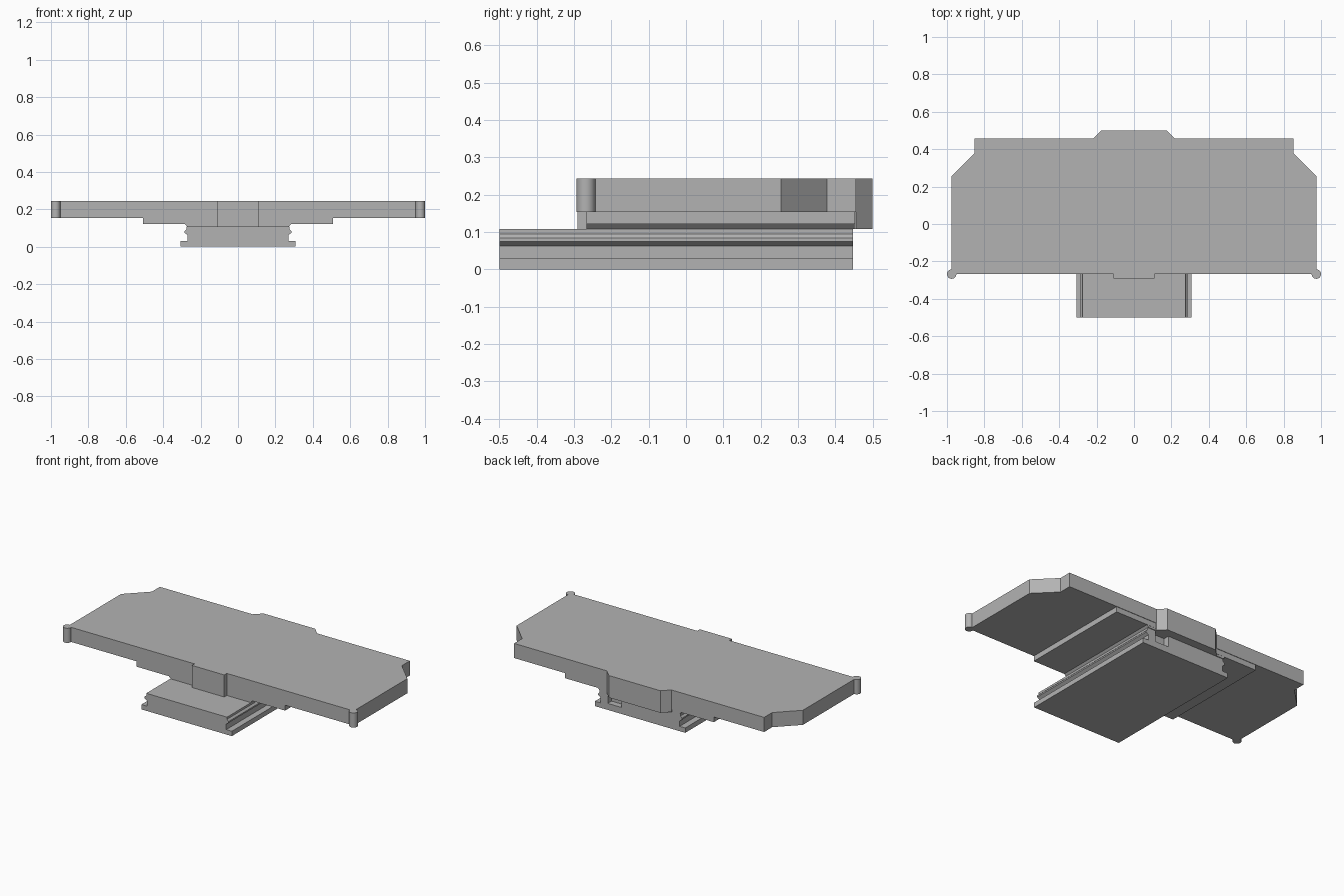
import bpy
import bmesh
from mathutils import Vector

cube = bpy.data.objects.get("Cube")
if cube:
    bpy.data.objects.remove(cube, do_unlink=True)

grey = bpy.data.materials.new("plain grey")
grey.use_nodes = True
colour = (0.45, 0.45, 0.45, 1)
grey.diffuse_color = colour
grey.node_tree.nodes["Principled BSDF"].inputs["Base Color"].default_value = colour


def prism(name, points, start, end, axis="Z"):
    """Extrude a closed profile: (x, y) along Z, or (x, z) along Y."""
    bm = bmesh.new()
    place = (lambda a, b: (a, b, start)) if axis == "Z" else (lambda a, b: (a, start, b))
    face = bm.faces.new([bm.verts.new(place(a, b)) for a, b in points])
    grown = bmesh.ops.extrude_face_region(bm, geom=[face])
    move = Vector((0, 0, end - start)) if axis == "Z" else Vector((0, end - start, 0))
    verts = [v for v in grown["geom"] if isinstance(v, bmesh.types.BMVert)]
    bmesh.ops.translate(bm, verts=verts, vec=move)
    bmesh.ops.recalc_face_normals(bm, faces=bm.faces)
    mesh = bpy.data.meshes.new(name)
    bm.to_mesh(mesh)
    bm.free()
    mesh.materials.append(grey)
    obj = bpy.data.objects.new(name, mesh)
    bpy.context.collection.objects.link(obj)
    return obj


def mirrored(half):
    """Close a right-hand half profile with its mirror image."""
    return half + [(-a, b) for a, b in reversed(half)]


def rect(x0, x1, y0, y1):
    return [(x0, y0), (x1, y0), (x1, y1), (x0, y1)]


TOP, PLATE_LOW, STEP_LOW, RAIL_TOP = 0.244, 0.154, 0.121, 0.108
FRONT, BACK = -0.266, 0.456

# Wide top plate with clipped rear corners and two centre tabs
plate_half = [(0.11, -0.291), (0.11, FRONT), (0.975, FRONT), (0.975, 0.255),
              (0.852, 0.378), (0.852, BACK), (0.22, BACK), (0.175, 0.5)]
prism("top_plate", mirrored(plate_half), PLATE_LOW, TOP)

# Lower extensions of the tabs
prism("front_tab", rect(-0.11, 0.11, -0.291, FRONT + 0.001), RAIL_TOP, PLATE_LOW)
prism("rear_tab", mirrored([(0.22, BACK - 0.005), (0.22, BACK), (0.175, 0.5)]),
      RAIL_TOP, PLATE_LOW)

# Stepped underside and tapered neck
prism("under_step", rect(-0.507, 0.507, FRONT, BACK - 0.003), STEP_LOW, PLATE_LOW)
prism("neck", mirrored([(0.272, RAIL_TOP), (0.285, STEP_LOW)]), FRONT, BACK - 0.004, "Y")

# Round posts on the front corners
for side, x in (("left", 0.975), ("right", -0.975)):
    bpy.ops.mesh.primitive_cylinder_add(vertices=32, radius=0.025, depth=TOP - PLATE_LOW,
                                        location=(x, -0.268, (TOP + PLATE_LOW) / 2))
    post = bpy.context.object
    post.name = side + "_corner_post"
    post.data.materials.append(grey)
    bpy.ops.object.shade_smooth_by_angle()

# Grooved mounting rail
rail_half = [(0.308, 0), (0.308, 0.03), (0.27, 0.03), (0.27, 0.063), (0.286, 0.075),
             (0.286, 0.084), (0.275, 0.095), (0.275, RAIL_TOP)]
rail = prism("mounting_rail", mirrored(rail_half), -0.5, 0.447, "Y")

# Small catch notch in the rail's rear face
cutter = prism("notch_cutter", rect(0.125, 0.22, 0.41, 0.46), 0.04, 0.13)
cutter.hide_render = True
cutter.hide_viewport = True
cutter.display_type = "WIRE"
cut = rail.modifiers.new("catch_notch", "BOOLEAN")
cut.operation = "DIFFERENCE"
cut.solver = "EXACT"
cut.object = cutter
